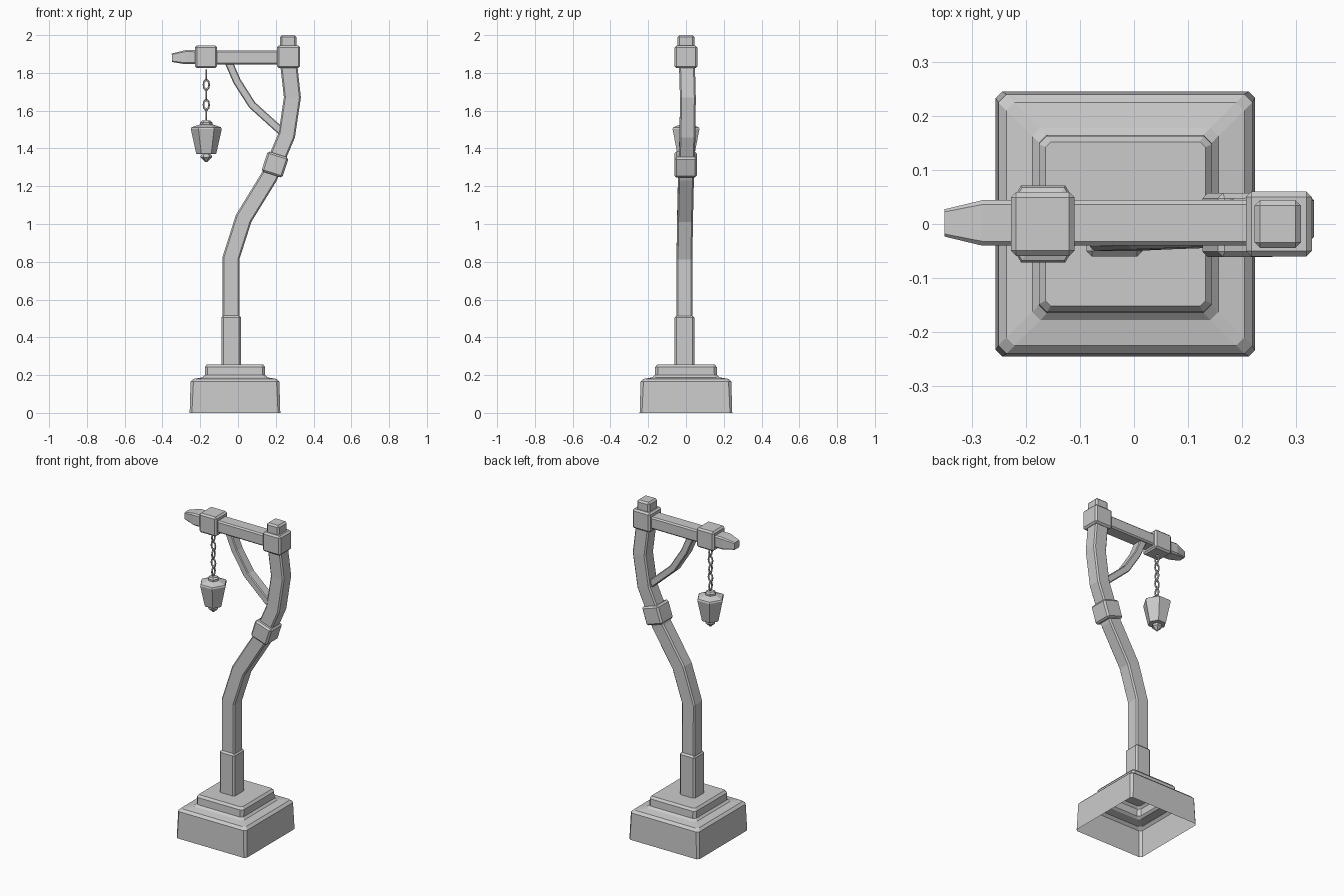
import bpy, bmesh, math
from mathutils import Vector, Matrix

cube = bpy.data.objects.get("Cube")
if cube:
    bpy.data.objects.remove(cube, do_unlink=True)

grey = bpy.data.materials.new("plain grey")
grey.use_nodes = True
grey.diffuse_color = (0.6, 0.6, 0.6, 1)
bsdf = grey.node_tree.nodes["Principled BSDF"]
bsdf.inputs["Base Color"].default_value = (0.6, 0.6, 0.6, 1)
bsdf.inputs["Roughness"].default_value = 0.8


def finish(name, bm):
    mesh = bpy.data.meshes.new(name)
    bmesh.ops.recalc_face_normals(bm, faces=bm.faces)
    bm.to_mesh(mesh)
    bm.free()
    mesh.materials.append(grey)
    obj = bpy.data.objects.new(name, mesh)
    bpy.context.collection.objects.link(obj)
    return obj


def loft(name, rings, cap_start=True, cap_end=True):
    """Skin a list of rings that all have the same number of points."""
    bm = bmesh.new()
    loops = [[bm.verts.new(p) for p in ring] for ring in rings]
    n = len(loops[0])
    for a, b in zip(loops, loops[1:]):
        for i in range(n):
            j = (i + 1) % n
            bm.faces.new((a[i], a[j], b[j], b[i]))
    if cap_start:
        bm.faces.new(loops[0][::-1])
    if cap_end:
        bm.faces.new(loops[-1])
    return finish(name, bm)


def cut_rect(center, u, v, a, b, c):
    """Rectangle with cut corners, spanned by the directions u and v."""
    pts = []
    for sx, sy in ((1, 1), (-1, 1), (-1, -1), (1, -1)):
        pair = [(sx * a, sy * (b - c)), (sx * (a - c), sy * b)]
        pts += pair if sx * sy > 0 else pair[::-1]
    return [Vector(center) + u * p + v * q for p, q in pts]


X, Y, Z = Vector((1, 0, 0)), Vector((0, 1, 0)), Vector((0, 0, 1))


def beam(name, path, a, b, c, tapers=None):
    """Square timber following a path bent in the xz plane."""
    pts = [Vector(p) for p in path]
    rings = []
    for i, p in enumerate(pts):
        t = Vector((0, 0, 0))
        if i > 0:
            t += (p - pts[i - 1]).normalized()
        if i < len(pts) - 1:
            t += (pts[i + 1] - p).normalized()
        t.y = 0
        t.normalize()
        k = tapers[i] if tapers else 1
        rings.append(cut_rect(p, Vector((t.z, 0, -t.x)), Y, a * k, b * k, c * k))
    return loft(name, rings)


def block(name, center, size, tilt=0, bevel=0.01):
    bm = bmesh.new()
    bmesh.ops.create_cube(bm, size=1)
    bmesh.ops.scale(bm, vec=size, verts=bm.verts)
    bmesh.ops.bevel(bm, geom=bm.edges[:], offset=bevel, segments=1, affect='EDGES')
    bmesh.ops.transform(bm, verts=bm.verts,
                        matrix=Matrix.Translation(center) @ Matrix.Rotation(tilt, 4, 'Y'))
    return finish(name, bm)


# Stepped hollow plinth, open underneath
plinth = [(0.24, 0.245, 0, 0.012), (0.235, 0.24, 0.165, 0.015),
          (0.22, 0.225, 0.18, 0.015), (0.172, 0.178, 0.188, 0.015),
          (0.16, 0.165, 0.20, 0.015), (0.16, 0.163, 0.243, 0.015),
          (0.148, 0.152, 0.257, 0.01)]
loft("plinth", [cut_rect((-0.016, 0, z), X, Y, a, b, c) for a, b, z, c in plinth],
     cap_start=False)

# Crooked post with its lower sleeve and clamps
block("post_sleeve", (-0.036, -0.008, 0.38), (0.104, 0.104, 0.27))
beam("post", [(-0.036, -0.008, 0.4), (-0.037, -0.008, 0.82), (0.03, -0.005, 1.03),
              (0.165, 0, 1.25), (0.258, 0.008, 1.47), (0.288, 0.01, 1.67),
              (0.268, 0.005, 1.85)], 0.045, 0.042, 0.008)
block("post_clamp", (0.196, -0.002, 1.315), (0.116, 0.118, 0.112), math.radians(18))
block("top_clamp", (0.268, 0, 1.885), (0.122, 0.12, 0.12))
block("post_top", (0.266, 0, 1.95), (0.086, 0.088, 0.1))

# Arm with a tapered tip, its clamp and the curved brace
beam("arm", [(-0.35, 0.002, 1.88), (-0.28, 0.002, 1.883), (0.24, 0.002, 1.882)],
     0.037, 0.042, 0.008, (0.6, 1, 1))
block("arm_clamp", (-0.169, 0, 1.885), (0.118, 0.118, 0.12))
beam("brace", [(-0.055, 0, 1.87), (-0.005, 0, 1.755), (0.075, 0, 1.63), (0.23, 0, 1.49)],
     0.021, 0.03, 0.005)

# Chain of alternating links
LX = -0.168
for i in range(5):
    bpy.ops.mesh.primitive_torus_add(major_segments=10, minor_segments=5,
                                     major_radius=0.0145, minor_radius=0.005)
    link = bpy.context.object
    link.name = f"chain_link_{i + 1}"
    turn = math.pi / 2 if i % 2 == 0 else 0
    link.data.transform(Matrix.Translation((LX, 0, 1.79 - 0.053 * i))
                        @ Matrix.Rotation(turn, 4, 'Z')
                        @ Matrix.Diagonal((1, 1, 1.7, 1))
                        @ Matrix.Rotation(math.pi / 2, 4, 'X'))
    link.data.materials.append(grey)


# Six-sided lantern: body, cap and pointed finial
def hexagon(r, z):
    return [(LX + r * math.cos(k * math.pi / 3), r * math.sin(k * math.pi / 3), z)
            for k in range(6)]


def hex_part(name, profile):
    loft(name, [hexagon(r, z) for r, z in profile])


hex_part("lantern_body", [(0.05, 1.37), (0.054, 1.376), (0.082, 1.503), (0.078, 1.512),
                          (0.035, 1.527)])
hex_part("lantern_cap", [(0.032, 1.52), (0.032, 1.538), (0.022, 1.547)])
hex_part("lantern_finial", [(0.003, 1.327), (0.03, 1.352), (0.03, 1.36), (0.02, 1.374)])
